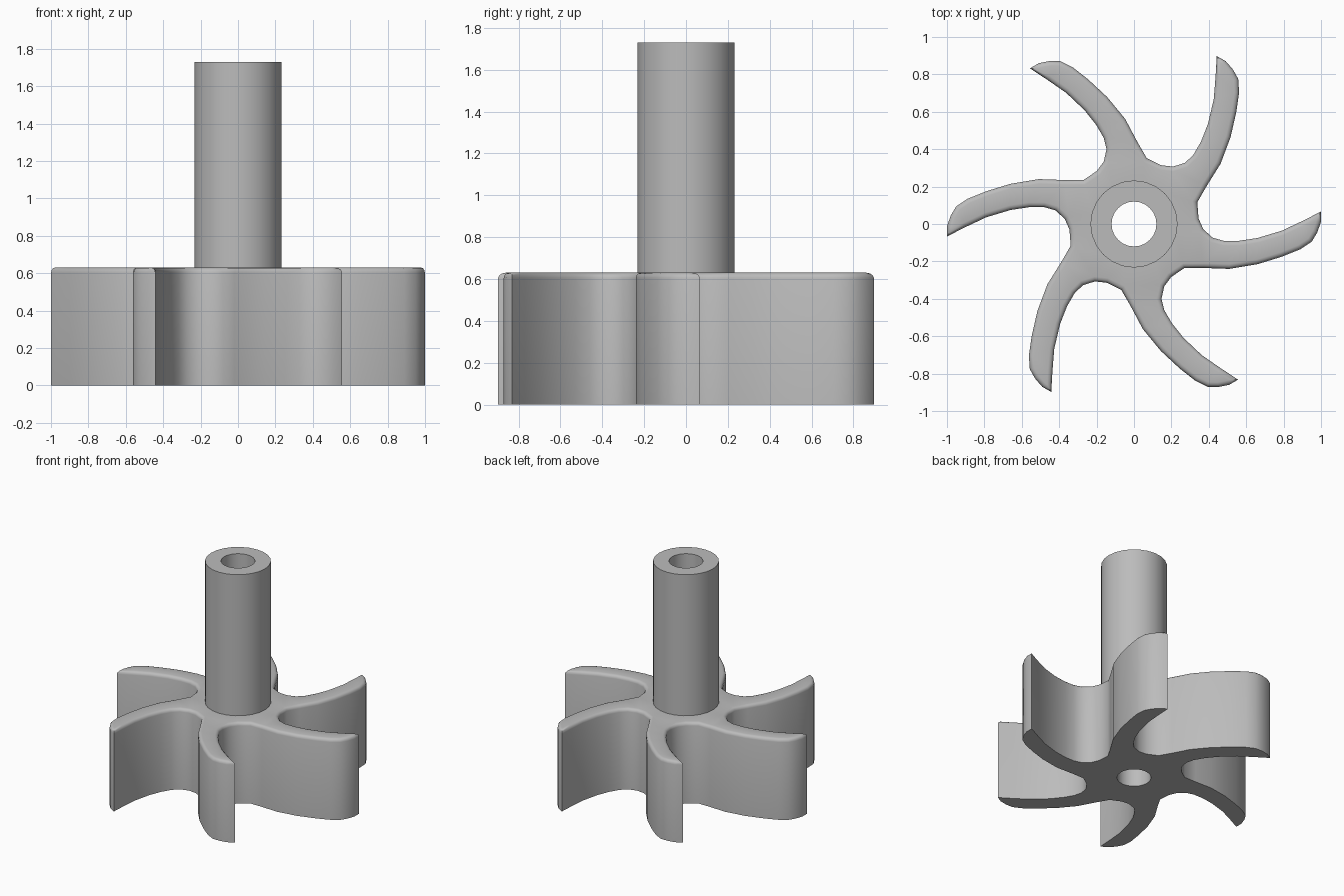
import bpy, bmesh, math
from mathutils import Vector, Matrix

cube = bpy.data.objects.get("Cube")
if cube:
    bpy.data.objects.remove(cube, do_unlink=True)

HUB_TOP, SHAFT_TOP = 0.63, 1.73
SHAFT_R, BORE_R, SIDES, BLADES = 0.233, 0.12, 24, 6

# One blade: convex edge, rounded shoulder, sharp tip, concave edge, root fillet
BLADE = [(0.27, -0.235), (0.37, -0.235), (0.51, -0.24), (0.66, -0.215), (0.79, -0.175),
         (0.89, -0.135), (0.95, -0.095), (0.98, -0.045), (0.999, 0.01), (0.999, 0.066),
         (0.9, 0.016), (0.79, -0.036), (0.66, -0.075), (0.56, -0.09), (0.48, -0.09),
         (0.42, -0.073), (0.37, -0.027), (0.345, 0.03)]

grey = bpy.data.materials.new("plain grey")
grey.use_nodes = True
grey.diffuse_color = (0.5, 0.5, 0.5, 1)
grey.node_tree.nodes["Principled BSDF"].inputs["Base Color"].default_value = (0.5, 0.5, 0.5, 1)


def outline():
    pts = []
    for k in range(BLADES):
        turn = Matrix.Rotation(k * math.tau / BLADES, 2)
        pts += [turn @ Vector(p) for p in BLADE]
    return pts


def inset(pts, d):
    """Move a counter-clockwise outline inwards, with limited mitres."""
    out = []
    for i, p in enumerate(pts):
        a = (p - pts[i - 1]).normalized()
        b = (pts[(i + 1) % len(pts)] - p).normalized()
        na, nb = Vector((-a.y, a.x)), Vector((-b.y, b.x))
        m = (na + nb).normalized()
        out.append(p + m * d / max(m.dot(na), 0.6))
    return out


def circle(r):
    return [Vector((r * math.cos(math.tau * i / SIDES), r * math.sin(math.tau * i / SIDES)))
            for i in range(SIDES)]


def ring(bm, pts, z):
    return [bm.verts.new((p.x, p.y, z)) for p in pts]


def bridge(bm, low, high):
    n = len(low)
    for i in range(n):
        j = (i + 1) % n
        bm.faces.new((low[i], low[j], high[j], high[i]))


def cap(bm, outer, inner, up):
    """Fill the flat area between two rings."""
    edges = []
    for loop in (outer, inner):
        for i, v in enumerate(loop):
            w = loop[(i + 1) % len(loop)]
            edges.append(bm.edges.get((v, w)) or bm.edges.new((v, w)))
    made = bmesh.ops.triangle_fill(bm, use_beauty=True, edges=edges, normal=(0, 0, up))
    for f in made["geom"]:
        if isinstance(f, bmesh.types.BMFace):
            f.normal_update()
            if f.normal.z * up < 0:
                f.normal_flip()


def finish(bm, name):
    mesh = bpy.data.meshes.new(name)
    bm.to_mesh(mesh)
    bm.free()
    mesh.materials.append(grey)
    obj = bpy.data.objects.new(name, mesh)
    bpy.context.collection.objects.link(obj)
    bpy.ops.object.select_all(action="DESELECT")
    bpy.context.view_layer.objects.active = obj
    obj.select_set(True)
    bpy.ops.object.shade_smooth_by_angle(angle=math.radians(35))


# Bladed wheel with a rounded top rim
bm = bmesh.new()
base = outline()
radius = 0.025
rings = [ring(bm, base, 0)]
for step in range(4):
    a = step * math.pi / 6
    rings.append(ring(bm, inset(base, radius * (1 - math.cos(a))),
                      HUB_TOP - radius * (1 - math.sin(a))))
for low, high in zip(rings, rings[1:]):
    bridge(bm, low, high)
cap(bm, rings[-1], ring(bm, circle(SHAFT_R), HUB_TOP), 1)
cap(bm, rings[0], ring(bm, circle(BORE_R), 0), -1)
finish(bm, "bladed_wheel")

# Hollow shaft: outer wall, top rim, and a bore down through the wheel
bm = bmesh.new()
profile = [(SHAFT_R, HUB_TOP), (SHAFT_R, SHAFT_TOP), (BORE_R, SHAFT_TOP), (BORE_R, 0)]
rings = [ring(bm, circle(r), z) for r, z in profile]
for low, high in zip(rings, rings[1:]):
    bridge(bm, low, high)
finish(bm, "hollow_shaft")
